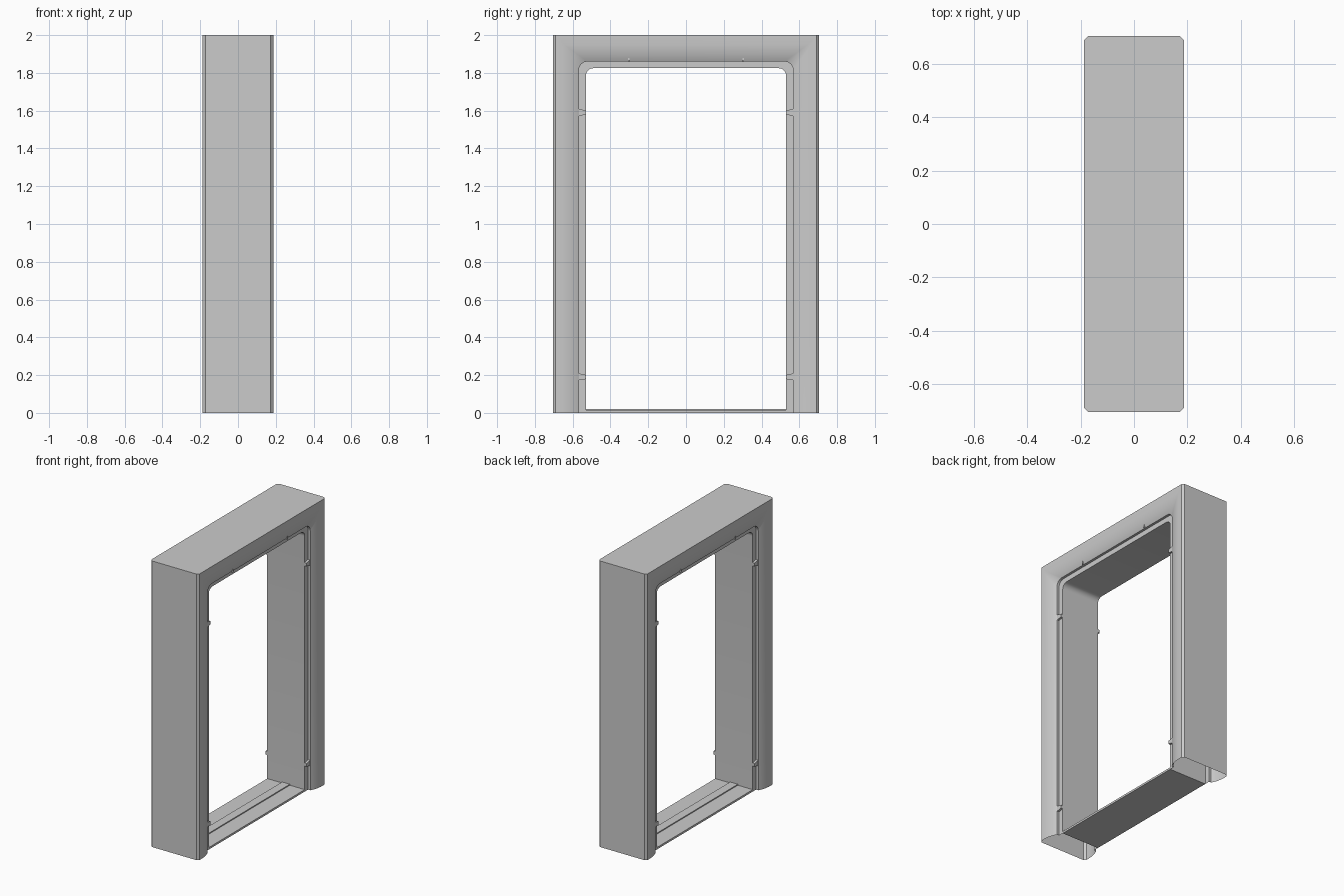
import bpy, bmesh, math

cube = bpy.data.objects.get("Cube")
if cube:
    bpy.data.objects.remove(cube, do_unlink=True)


def material(name, value):
    mat = bpy.data.materials.new(name)
    mat.use_nodes = True
    colour = (value, value, value, 1)
    mat.diffuse_color = colour
    mat.node_tree.nodes["Principled BSDF"].inputs["Base Color"].default_value = colour
    return mat


grey = material("light grey", 0.6)


def finish(name, bm, smooth=False):
    bmesh.ops.remove_doubles(bm, verts=bm.verts, dist=0.0001)
    bmesh.ops.recalc_face_normals(bm, faces=bm.faces)
    mesh = bpy.data.meshes.new(name)
    bm.to_mesh(mesh)
    bm.free()
    mesh.materials.append(grey)
    obj = bpy.data.objects.new(name, mesh)
    bpy.context.collection.objects.link(obj)
    if smooth:
        bpy.ops.object.select_all(action="DESELECT")
        obj.select_set(True)
        bpy.context.view_layer.objects.active = obj
        bpy.ops.object.shade_smooth_by_angle(angle=math.radians(30))
    return obj


def arch(x, half, top, radius, steps=6):
    """Points up one jamb, over the rounded corners and down the other."""
    side = [(half, 0)]
    for i in range(steps + 1):
        a = math.pi / 2 * i / steps
        side.append((half - radius + radius * math.cos(a),
                     top - radius + radius * math.sin(a)))
    left = [(x, y, z) for y, z in side]
    return left + [(x, -y, z) for y, z in reversed(side)]


def prism(name, points, axis, start, end):
    """Extrude a flat outline of (a, b) points along the x or y axis."""
    bm = bmesh.new()
    rings = []
    for t in (start, end):
        rings.append([bm.verts.new((t, a, b) if axis == "x" else (a, t, b))
                      for a, b in points])
    n = len(points)
    for i in range(n):
        j = (i + 1) % n
        bm.faces.new((rings[0][i], rings[0][j], rings[1][j], rings[1][i]))
    for ring in rings:
        bm.faces.new(ring)
    return finish(name, bm)


# Hollow casing: section levels (x, half width, top height, corner radius)
levels = [
    (0.172, 0.705, 2.0, 0),
    (0.187, 0.69, 2.0, 0),
    (0.187, 0.655, 1.95, 0.01),
    (0.184, 0.63, 1.924, 0.02),
    (0.178, 0.605, 1.898, 0.03),
    (0.170, 0.583, 1.876, 0.04),
    (0.162, 0.567, 1.86, 0.045),
    (0.145, 0.567, 1.86, 0.045),
    (0.145, 0.53, 1.825, 0.04),
]
section = levels + [(-x, h, t, r) for x, h, t, r in reversed(levels)]
bm = bmesh.new()
loops = [[bm.verts.new(p) for p in arch(*level)] for level in section]
for a, b in zip(loops, loops[1:] + loops[:1]):
    for i in range(len(a) - 1):
        bm.faces.new((a[i], a[i + 1], b[i + 1], b[i]))
finish("door_casing", bm, smooth=True)

# Threshold with a raised centre rib
half_sill = [(0.145, 0), (0.145, 0.014), (0.03, 0.014), (0.03, 0.021)]
sill = half_sill + [(-x, z) for x, z in reversed(half_sill)]
prism("threshold", sill, "y", -0.53, 0.53)

# Tapered tabs across the rebate, and small pins under the header
for face, sx in (("left", 1), ("right", -1)):
    for end, sy in (("back", 1), ("front", -1)):
        for level, z in (("upper", 1.592), ("lower", 0.192)):
            outline = [(sy * 0.57, z - 0.02), (sy * 0.53, z - 0.013),
                       (sy * 0.53, z + 0.009), (sy * 0.57, z + 0.018)]
            prism(f"{face}_{end}_{level}_tab", outline, "x", sx * 0.144, sx * 0.16)
        y = sy * 0.303
        pin = [(y - 0.003, 1.858), (y + 0.003, 1.858),
               (y + 0.003, 1.88), (y - 0.003, 1.88)]
        prism(f"{face}_{end}_header_pin", pin, "x", sx * 0.158, sx * 0.174)
